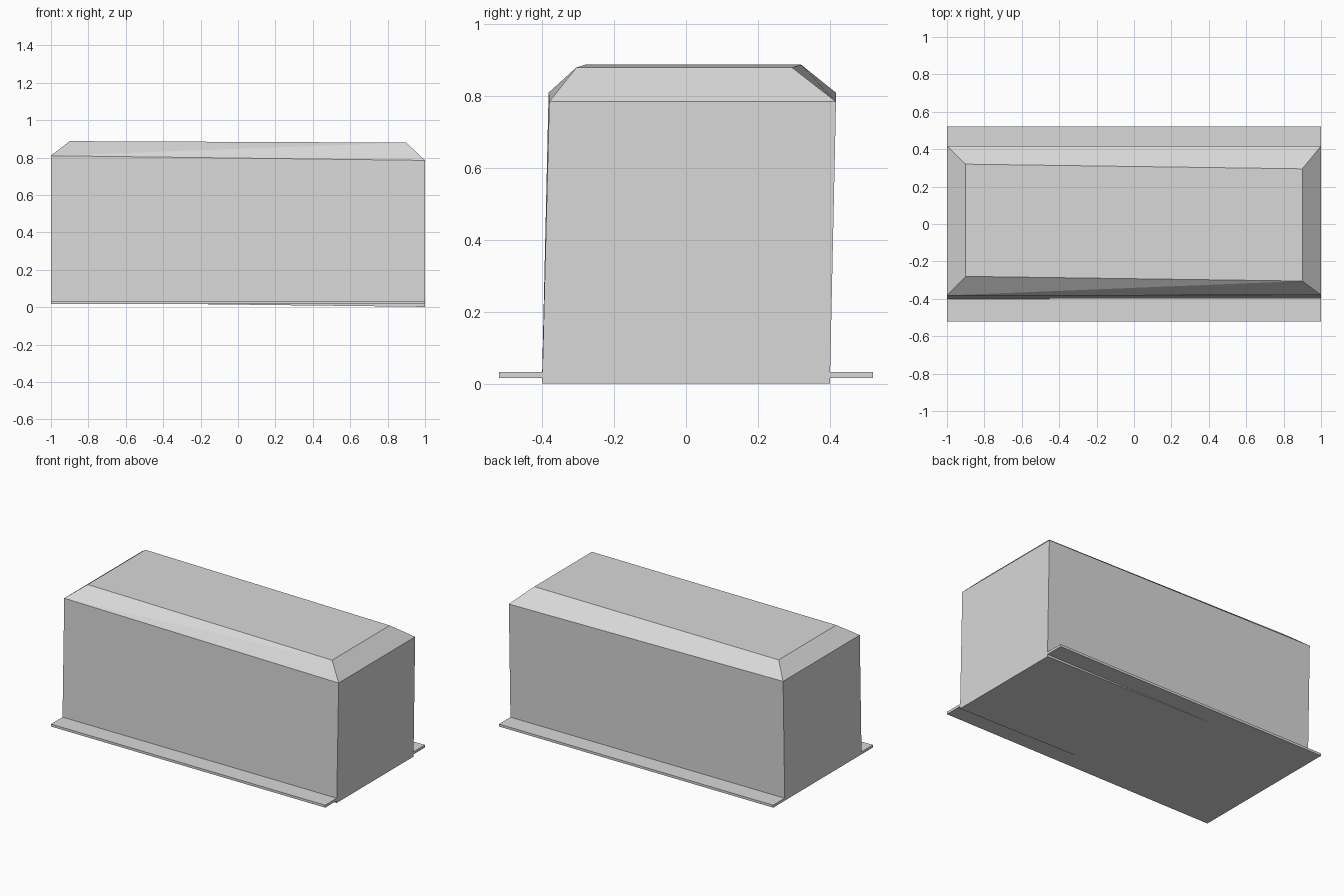
import bpy, bmesh

cube = bpy.data.objects.get("Cube")
if cube:
    bpy.data.objects.remove(cube, do_unlink=True)

# Single plain grey
grey = bpy.data.materials.new("light_grey")
grey.use_nodes = True
colour = (0.69, 0.69, 0.69, 1)
grey.diffuse_color = colour
grey.node_tree.nodes["Principled BSDF"].inputs["Base Color"].default_value = colour


def finish(bm, name):
    bmesh.ops.recalc_face_normals(bm, faces=bm.faces[:])
    mesh = bpy.data.meshes.new(name)
    bm.to_mesh(mesh)
    bm.free()
    mesh.materials.append(grey)
    obj = bpy.data.objects.new(name, mesh)
    bpy.context.collection.objects.link(obj)
    return obj


def ring(bm, x, y_front, y_back, z_left, z_right):
    """Four corners, counter-clockwise from -x front, with a lengthwise tilt."""
    skew = y_front[1] - y_front[0], y_back[1] - y_back[0]
    return [bm.verts.new(c) for c in (
        (-x, y_front[0], z_left),
        (x, y_front[0] + skew[0], z_right),
        (x, y_back[0] + skew[1], z_right),
        (-x, y_back[0], z_left))]


# Body: slightly leaning walls, then a bevelled lid with a tilted top
bm = bmesh.new()
base = ring(bm, 1.0, (-0.4, -0.4), (0.4, 0.4), 0.026, 0.002)
eaves = ring(bm, 1.0, (-0.382, -0.38), (0.417, 0.417), 0.81, 0.785)
roof = ring(bm, 0.9, (-0.28, -0.305), (0.32, 0.295), 0.888, 0.88)
bm.faces.new(base[::-1])
bm.faces.new(roof)
for low, high in ((base, eaves), (eaves, roof)):
    for i in range(4):
        j = (i + 1) % 4
        if low is eaves and i == 0:
            # The front bevel is folded along its diagonal
            bm.faces.new((low[i], low[j], high[j]))
            bm.faces.new((low[i], high[j], high[i]))
        else:
            bm.faces.new((low[i], low[j], high[j], high[i]))
finish(bm, "body")

# Thin base plate that sticks out as a flange at front and back
bm = bmesh.new()
bmesh.ops.create_cube(bm, size=1)
bmesh.ops.scale(bm, vec=(2.0, 1.04, 0.016), verts=bm.verts[:])
bmesh.ops.translate(bm, vec=(0, 0, 0.025), verts=bm.verts[:])
finish(bm, "base_plate")
